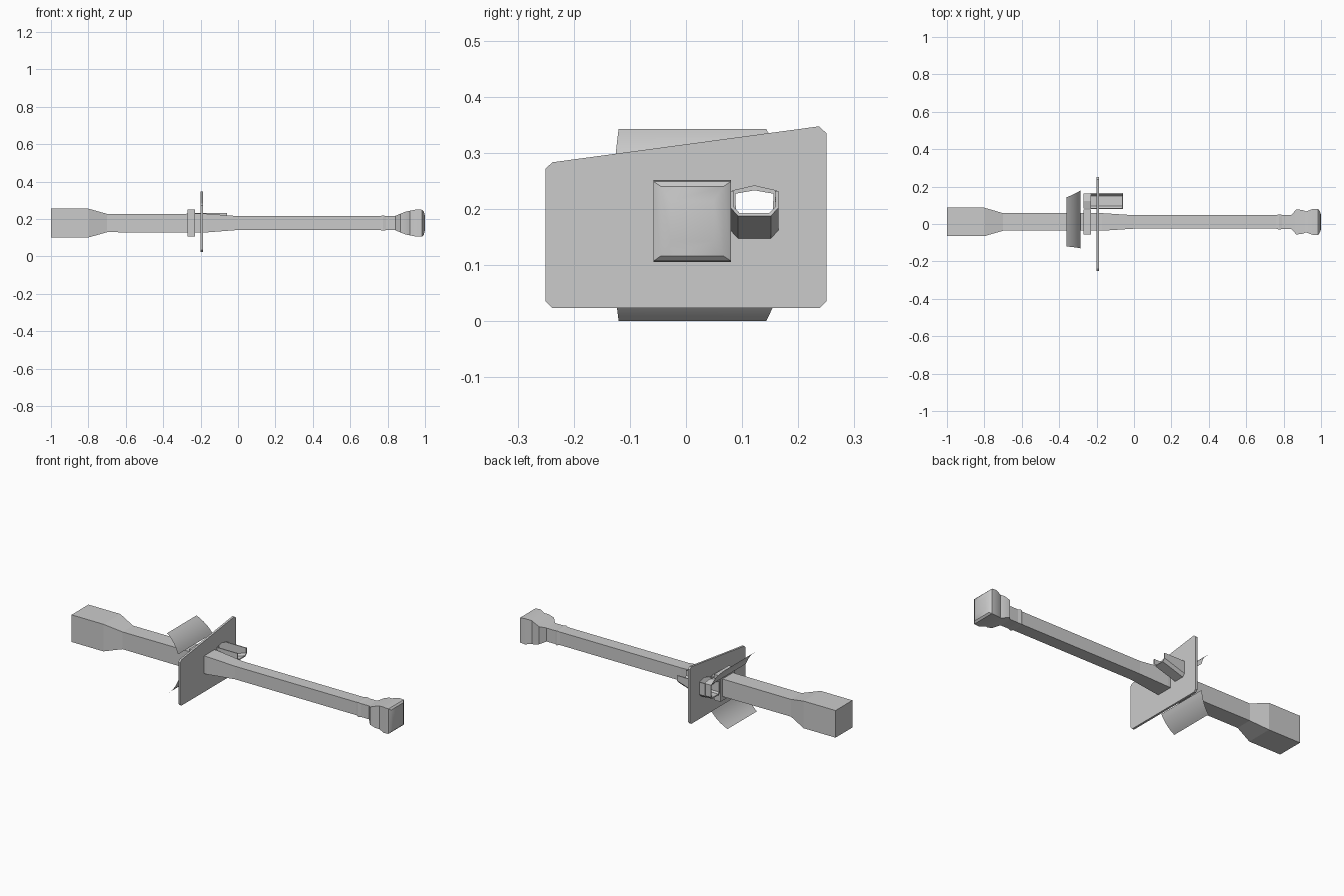
import bpy, bmesh, math

if "Cube" in bpy.data.objects:
    bpy.data.objects.remove(bpy.data.objects["Cube"])

CY, CZ = 0.011, 0.178   # bore axis


def finish(name, bm, normals=True):
    if normals:
        bmesh.ops.recalc_face_normals(bm, faces=bm.faces)
    me = bpy.data.meshes.new(name)
    bm.to_mesh(me)
    bm.free()
    ob = bpy.data.objects.new(name, me)
    bpy.context.collection.objects.link(ob)
    return ob


def loft(name, rings, caps=True, closed=True):
    """Skin matching point rings with quads."""
    bm = bmesh.new()
    vs = [[bm.verts.new(p) for p in r] for r in rings]
    n = len(rings[0])
    for a, b in zip(vs, vs[1:]):
        for i in range(n if closed else n - 1):
            j = (i + 1) % n
            bm.faces.new((a[i], a[j], b[j], b[i]))
    if caps:
        bm.faces.new(vs[0])
        bm.faces.new(vs[-1])
    return finish(name, bm)


def square_tube(name, stations):
    """Square-section solid along x: (x, half width, half height)."""
    return loft(name, [[(x, CY - w, CZ - h), (x, CY + w, CZ - h),
                        (x, CY + w, CZ + h), (x, CY - w, CZ + h)]
                       for x, w, h in stations])


def prism(name, profile, x0, x1, caps=True):
    return loft(name, [[(x, y, z) for y, z in profile] for x in (x0, x1)], caps)


# Barrel with heavy breech
square_tube("barrel", [(-1, .076, .077), (-.8, .076, .077), (-.7, .047, .049),
                       (-.17, .047, .05), (0, .036, .037), (.77, .036, .037)])
# Collar and muzzle brake
square_tube("muzzle_collar", [(.76, .036, .037), (.775, .041, .041),
                              (.79, .038, .038), (.845, .038, .038)])
brake = square_tube("muzzle_brake", [
    (.84, .036, .038), (.868, .067, .05), (.9, .064, .062), (.92, .056, .066),
    (.955, .069, .073), (.985, .069, .071), (.994, .056, .062), (1, .038, .036)])
bpy.context.view_layer.objects.active = brake
brake.select_set(True)
bpy.ops.object.shade_smooth_by_angle(angle=math.radians(30))
brake.select_set(False)

# Front plate with sight opening
plate = prism("front_plate", [(-.25, .035), (-.238, .023), (.238, .023), (.25, .035),
                              (.25, .335), (.237, .347), (-.238, .283), (-.25, .272)],
              -.2, -.188)
port = [(.082, .163), (.094, .15), (.15, .15), (.162, .163),
        (.162, .232), (.122, .241), (.082, .232)]
cutter = prism("port_cutter", port, -.22, -.17)
cutter.hide_render = True
cutter.hide_viewport = True
cut = plate.modifiers.new("port", 'BOOLEAN')
cut.operation = 'DIFFERENCE'
cut.solver = 'EXACT'
cut.object = cutter

# Recoil collar and side port behind the plate
square_tube("recoil_collar", [(-.27, .066, .073), (-.23, .066, .073)])
rear = prism("side_port", port, -.27, -.23, caps=False)
wall = rear.modifiers.new("wall", 'SOLIDIFY')
wall.thickness = .008

# Open sight trough, floor rising to the front
trough = loft("sight_trough", [
    [(x, .082, .232), (x, .082, z + .013), (x, .094, z), (x, .15, z),
     (x, .162, z + .013), (x, .162, .232)]
    for x, z in ((-.235, .15), (-.188, .15), (-.06, .19))], caps=False, closed=False)
wall = trough.modifiers.new("wall", 'SOLIDIFY')
wall.thickness = .006
wall.offset = 0

# Curved mantlet sheets above and below the barrel opening
R, MX, MZ = .209, -.481, .1715
for name, sign in (("mantlet_upper", 1), ("mantlet_lower", -1)):
    rings = []
    for k in range(9):
        a = sign * math.radians(21 + (55 - 21) * k / 8)
        x, z = MX + R * math.cos(a), MZ + R * math.sin(a)
        t = k / 8
        rings.append([(x, -.13 + .01 * t, z), (x, .181 - .038 * t, z)])
    sheet = loft(name, rings, caps=False, closed=False)
    bpy.context.view_layer.objects.active = sheet
    sheet.select_set(True)
    bpy.ops.object.shade_smooth_by_angle(angle=math.radians(30))
    sheet.select_set(False)
